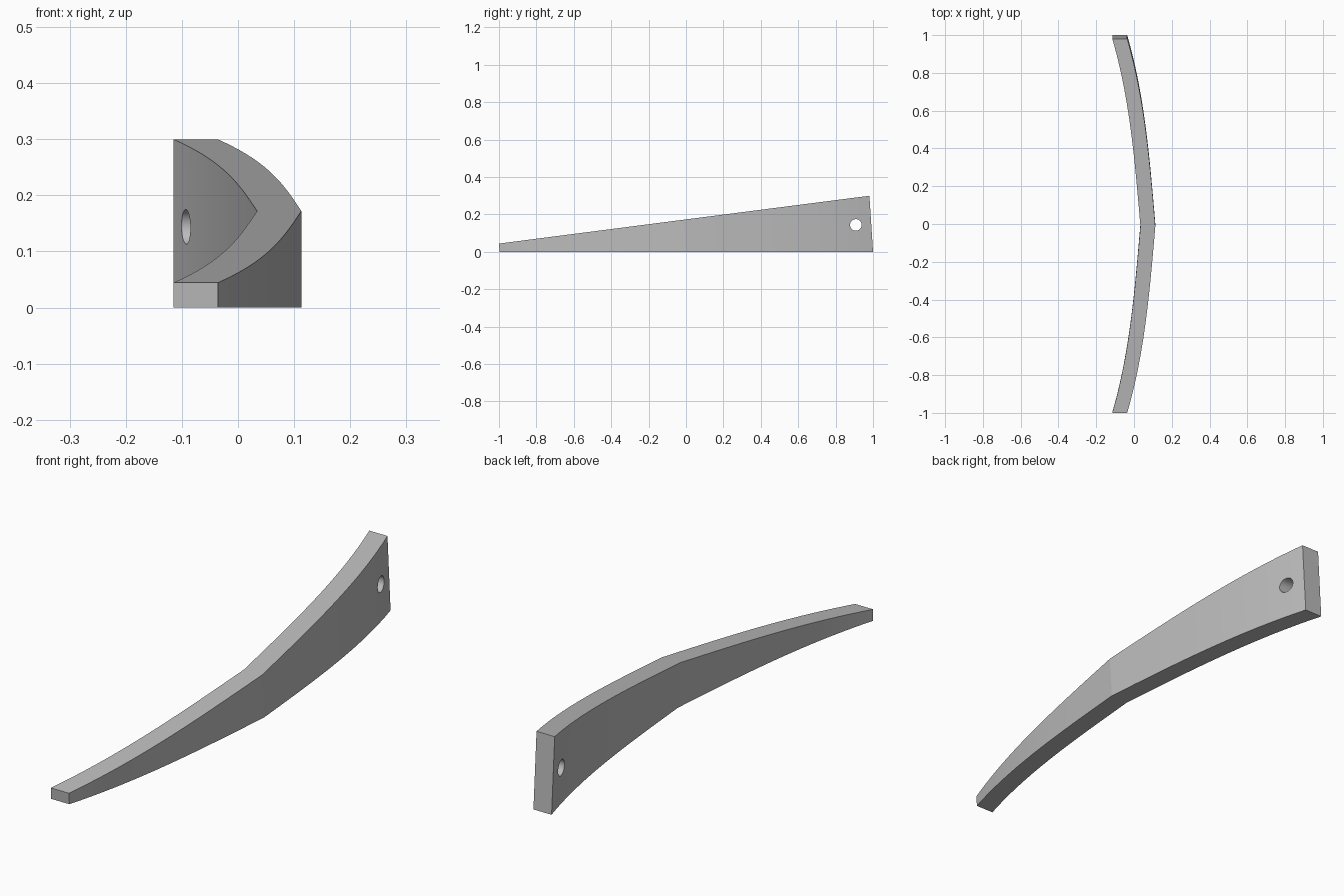
import bpy, bmesh, math
from mathutils import Matrix

cube = bpy.data.objects.get("Cube")
if cube:
    bpy.data.objects.remove(cube, do_unlink=True)

grey = bpy.data.materials.new("plain_grey")
grey.use_nodes = True
grey.diffuse_color = (0.5, 0.5, 0.5, 1)
grey.node_tree.nodes["Principled BSDF"].inputs["Base Color"].default_value = (0.5, 0.5, 0.5, 1)


def add_object(name, bm):
    bmesh.ops.recalc_face_normals(bm, faces=bm.faces[:])
    mesh = bpy.data.meshes.new(name)
    bm.to_mesh(mesh)
    bm.free()
    mesh.materials.append(grey)
    obj = bpy.data.objects.new(name, mesh)
    bpy.context.collection.objects.link(obj)
    return obj


# Tapered bar, bowed sideways with a kink in the middle
SEGMENTS = 48
WIDTH = 0.079
TILT = math.radians(3.68)
bm = bmesh.new()
rings = []
for i in range(SEGMENTS + 1):
    u = 2 * i / SEGMENTS - 1
    t = abs(u)
    x = 0.034 - 0.085 * t - 0.064 * t ** 3.2
    y = u if u > 0 else u * 0.997
    h = 0.0445 + 0.256 * (u + 1) / 2
    top_y, top_z = y - h * math.sin(TILT), h * math.cos(TILT)
    corners = [(x, y, 0), (x + WIDTH, y, 0), (x + WIDTH, top_y, top_z), (x, top_y, top_z)]
    rings.append([bm.verts.new(c) for c in corners])
for a, b in zip(rings, rings[1:]):
    for k in range(4):
        n = (k + 1) % 4
        bm.faces.new((a[k], a[n], b[n], b[k]))
bm.faces.new(rings[0])
bm.faces.new(rings[-1])
bar = add_object("curved_bar", bm)

# Round hole through the tall end
bm = bmesh.new()
place = Matrix.Translation((-0.05, 0.908, 0.144)) @ Matrix.Rotation(math.pi / 2, 4, 'Y')
bmesh.ops.create_cone(bm, cap_ends=True, segments=48, radius1=0.031, radius2=0.031,
                      depth=0.5, matrix=place)
cutter = add_object("hole_cutter", bm)
cutter.hide_render = True

bpy.ops.object.select_all(action='DESELECT')
bpy.context.view_layer.objects.active = bar
bar.select_set(True)
cut = bar.modifiers.new("hole", 'BOOLEAN')
cut.operation = 'DIFFERENCE'
cut.solver = 'EXACT'
cut.object = cutter
bpy.ops.object.modifier_apply(modifier=cut.name)
bpy.data.objects.remove(cutter, do_unlink=True)

# Smooth the curves, keep the kink and edges crisp
bpy.ops.object.shade_smooth_by_angle(angle=math.radians(8))
